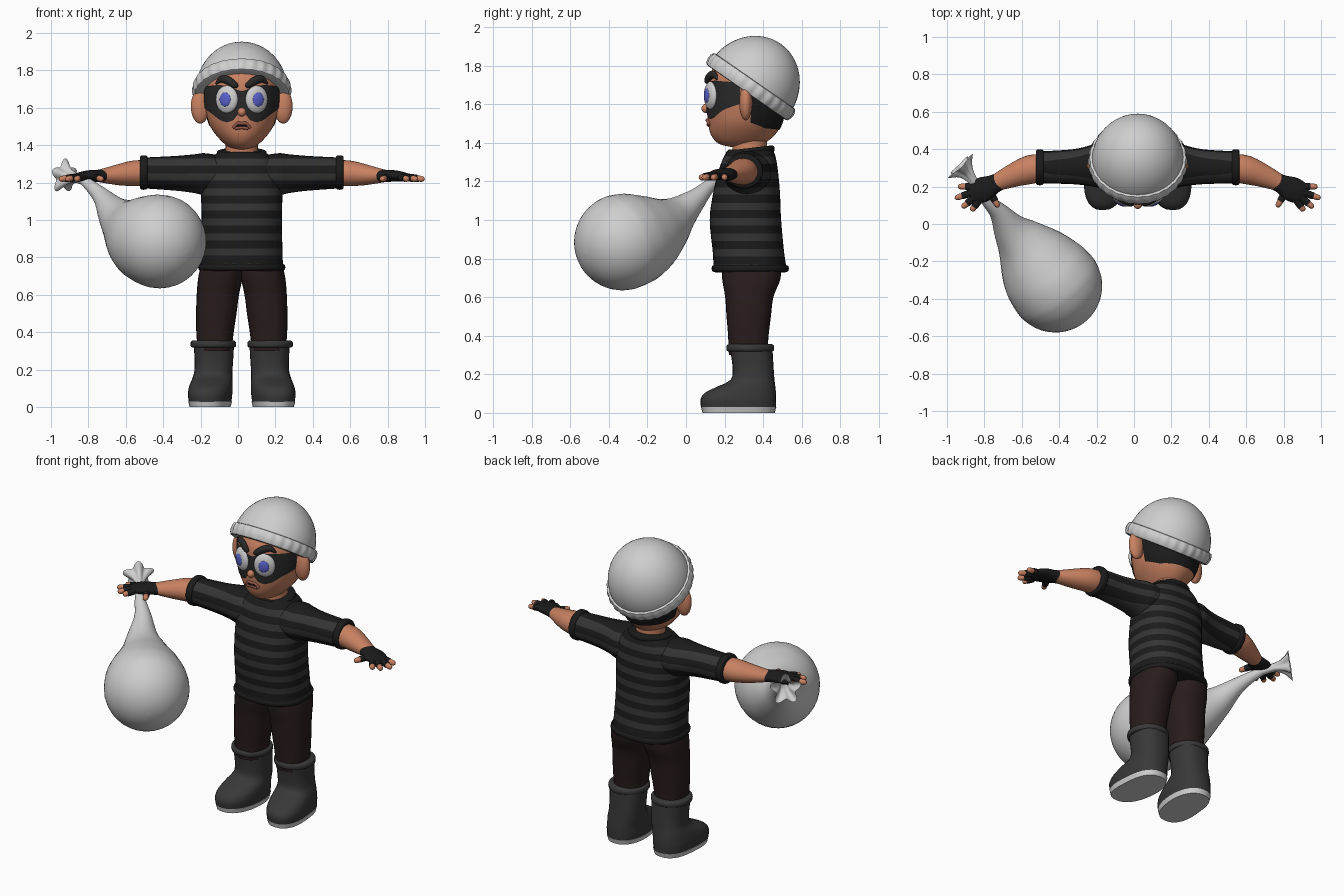
import bpy, bmesh
from math import sin, cos, pi, radians, copysign
from mathutils import Vector

cube = bpy.data.objects.get("Cube")
if cube:
    bpy.data.objects.remove(cube)

CX = 0.02  # symmetry plane of the figure
X, Y, Z = Vector((1, 0, 0)), Vector((0, 1, 0)), Vector((0, 0, 1))
SIDES = (("left", 1), ("right", -1))


def material(name, r, g, b):
    m = bpy.data.materials.new(name)
    m.use_nodes = True
    m.diffuse_color = (r, g, b, 1)
    bsdf = next(n for n in m.node_tree.nodes if n.type == 'BSDF_PRINCIPLED')
    bsdf.inputs["Base Color"].default_value = (r, g, b, 1)
    return m


skin = material("skin", .58, .22, .12)
lip = material("lip", .32, .1, .07)
white = material("white cloth", .62, .62, .62)
blue = material("iris blue", .1, .12, .6)
black = material("black", .011, .011, .011)
stripe = material("stripe grey", .034, .034, .034)
boot_grey = material("boot grey", .04, .04, .04)
mask_grey = material("mask charcoal", .022, .022, .022)
brown = material("trouser brown", .022, .012, .012)


def finish(name, bm, *mats):
    bmesh.ops.recalc_face_normals(bm, faces=bm.faces)
    me = bpy.data.meshes.new(name)
    bm.to_mesh(me)
    bm.free()
    ob = bpy.data.objects.new(name, me)
    bpy.context.collection.objects.link(ob)
    for m in mats:
        me.materials.append(m)
    smooth(ob)
    return ob


def smooth(ob):
    bpy.ops.object.select_all(action='DESELECT')
    ob.select_set(True)
    bpy.context.view_layer.objects.active = ob
    bpy.ops.object.shade_smooth_by_angle(angle=radians(45))


def spline(st, steps):
    """Catmull-Rom refinement of a list of number tuples."""
    out = []
    for i in range(len(st) - 1):
        p0, p1, p2, p3 = st[max(i - 1, 0)], st[i], st[i + 1], st[min(i + 2, len(st) - 1)]
        for k in range(steps):
            t = k / steps
            out.append(tuple(.5 * (2 * b + (c - a) * t + (2 * a - 5 * b + 4 * c - d) * t * t
                                   + (3 * b - a - 3 * c + d) * t ** 3)
                             for a, b, c, d in zip(p0, p1, p2, p3)))
    return out + [st[-1]]


def loft_bm(st, ref, axis=None, sides=28, steps=4, power=2, s=1, freq=0, caps=True):
    """Rings (x, y, z, half width, half depth, wave) joined into a skin."""
    st = spline([tuple(p) + (0,) * (6 - len(p)) for p in st], steps)
    pts = [Vector(p[:3]) for p in st]
    bm, rings = bmesh.new(), []
    for i, (p, c) in enumerate(zip(st, pts)):
        t = axis or (pts[min(i + 1, len(pts) - 1)] - pts[max(i - 1, 0)]).normalized()
        u = (ref - t * ref.dot(t)).normalized()
        v = t.cross(u)
        ring = []
        for k in range(sides):
            a = 2 * pi * k / sides
            w = 1 + p[5] * cos(freq * a)
            ca, sa = (copysign(abs(f) ** (2 / power), f) for f in (cos(a), sin(a)))
            q = c + u * (p[3] * w * ca) + v * (p[4] * w * sa)
            ring.append(bm.verts.new((CX + s * q.x, q.y, q.z)))
        rings.append(ring)
    for r0, r1 in zip(rings, rings[1:]):
        for k in range(sides):
            j = (k + 1) % sides
            bm.faces.new((r0[k], r0[j], r1[j], r1[k]))
    if caps:
        bm.faces.new(rings[0])
        bm.faces.new(rings[-1])
    return bm


def loft(name, mat, st, ref, **kw):
    return finish(name, loft_bm(st, ref, **kw), mat)


def band(name, mat, c, axis, ref, a, b, h, **kw):
    """Short rounded collar around an axis."""
    prof = ((-1, .9), (-.7, .98), (0, 1), (.7, .98), (1, .9))
    st = [tuple(Vector(c) + axis * h * t) + (a * r, b * r) for t, r in prof]
    return loft(name, mat, st, ref, axis=axis, steps=2, **kw)


def ball(name, mat, c, size, turn=0):
    bpy.ops.mesh.primitive_uv_sphere_add(segments=28, ring_count=18, radius=1, rotation=(0, 0, turn),
                                         location=(CX + c[0], c[1], c[2]), scale=size)
    ob = bpy.context.object
    ob.name = name
    ob.data.materials.append(mat)
    smooth(ob)


def striped(name, st, ref, **kw):
    """Loft cut at level heights, every second band grey."""
    bm = loft_bm(st, ref, **kw)
    pitch, half, first = .08, .019, .83
    for k in range(-2, 9):
        for d in (-half, half):
            bmesh.ops.bisect_plane(bm, geom=bm.verts[:] + bm.edges[:] + bm.faces[:],
                                   plane_co=(0, 0, first + k * pitch + d), plane_no=Z)
    for f in bm.faces:
        off = (f.calc_center_median().z - first + pitch / 2) % pitch - pitch / 2
        f.material_index = int(abs(off) < half)
    finish(name, bm, black, stripe)


# Head
HEAD = [(0, .285, 1.376, .02, .04), (0, .285, 1.395, .075, .115), (0, .295, 1.44, .125, .165),
        (0, .305, 1.5, .168, .19), (0, .31, 1.57, .19, .2), (0, .315, 1.65, .2, .203),
        (0, .32, 1.75, .195, .2), (0, .34, 1.85, .14, .15)]
loft("head", skin, HEAD, X, axis=Z, sides=40)
loft("neck", skin, [(0, .33, 1.28, .09, .09), (0, .33, 1.42, .085, .09)], X, axis=Z)
DENSE = spline(HEAD, 4)


def table(rows, t):
    for p, q in zip(rows, rows[1:]):
        if t <= q[0]:
            f = (t - p[0]) / (q[0] - p[0])
            return [a + (b - a) * f for a, b in zip(p, q)]
    return rows[-1]


def on_head(deg, z, out=0, facing=1):
    """Point on the head surface, angle measured from the face or the nape."""
    _, y, a, b = table([p[2:3] + p[1:2] + p[3:] for p in DENSE], z)
    t = radians(deg)
    return Vector(((a + out) * sin(t), y - facing * (b + out) * cos(t), z))


def patch(name, mat, edge, facing):
    """Thin sheet on the head; edge rows are angle, low z, high z."""
    bm, n, m = bmesh.new(), 48, 10
    grid = []
    for i in range(n + 1):
        deg = edge[-1][0] * (2 * i / n - 1)
        _, lo, hi = table(edge, abs(deg))
        pts = [on_head(deg, lo + (hi - lo) * j / m, .005, facing) + X * CX for j in range(m + 1)]
        grid.append([bm.verts.new(p) for p in pts])
    for g0, g1 in zip(grid, grid[1:]):
        for j in range(m):
            bm.faces.new((g0[j], g1[j], g1[j + 1], g0[j + 1]))
    finish(name, bm, mat)


patch("eye_mask", mask_grey, [(0, 1.59, 1.69), (6, 1.565, 1.695), (14, 1.533, 1.71), (26, 1.522, 1.72),
                              (38, 1.533, 1.722), (55, 1.57, 1.718), (80, 1.6, 1.712)], 1)
patch("back_hair", black, [(0, 1.465, 1.62), (55, 1.475, 1.63), (82, 1.505, 1.67)], -1)

# Face details
for side, s in SIDES:
    turn = radians(23.5) * s
    normal = Vector((sin(turn), -cos(turn), 0))
    eye = on_head(23.5 * s, 1.645)
    ball(side + "_eye", white, eye, (.064, .028, .074), turn)
    ball(side + "_iris", blue, eye + normal * .022, (.032, .011, .038), turn)
    brow = [tuple(on_head(d, z, .008)) + (r, r * .8) for d, z, r in
            ((6, 1.712, .006), (10, 1.722, .018), (22, 1.748, .022), (33, 1.752, .018), (42, 1.728, .005))]
    loft(side + "_eyebrow", mask_grey, brow, Z, s=s, sides=14)
    ball(side + "_ear", skin, (.222 * s, .31, 1.608), (.05, .034, .092))
ball("nose", skin, (0, .105, 1.578), (.023, .025, .024))
for name, rows in (("upper_lip", ((-16, 1.492), (-7, 1.518), (0, 1.516), (7, 1.518), (16, 1.492))),
                   ("lower_lip", ((-12, 1.49), (0, 1.494), (12, 1.49)))):
    loft(name, lip, [tuple(on_head(d, z, .002)) + (.008, .009) for d, z in rows], Z, sides=10)
loft("mouth_gap", black, [tuple(on_head(d, 1.503, .001)) + (.005, .006) for d in (-9, 0, 9)], Z, sides=8)

# Knitted cap tilted back
up = Vector((0, .57, .82)).normalized()
cap_c = Vector((0, .335, 1.69))
dome = [tuple(cap_c + up * .272 * sin(a)) + (max(.246 * cos(a), .001),) * 2
        for a in (pi / 2 * i / 12 for i in range(13))]
loft("cap_dome", white, dome, X, axis=up, sides=40, steps=2)
rim = [tuple(cap_c + up * h) + (r, r, w) for h, r, w in
       ((-.036, .238, 0), (-.034, .254, .008), (0, .264, .013), (.034, .256, .008), (.036, .238, 0))]
loft("cap_brim", white, rim, X, axis=up, sides=144, steps=2, freq=28)

# Shirt
striped("shirt_body", [(0, .333, .735, .222, .192), (0, .325, .82, .218, .185), (0, .308, 1, .215, .185),
                       (0, .314, 1.14, .217, .173), (0, .322, 1.25, .212, .155),
                       (0, .33, 1.325, .175, .135), (0, .335, 1.365, .12, .115)],
        X, axis=Z, power=2.4, sides=40)
band("shirt_hem", black, (0, .333, .748), Z, X, .233, .2, .02, power=2.4)
band("shirt_collar", black, (0, .333, 1.355), Vector((0, -.12, 1)).normalized(), X, .133, .127, .018)

# Arms, gloves and fingers
FINGERS = {"thumb": (.79, .175, .745, .09), "index_finger": (.85, .125, .89, .07),
           "middle_finger": (.87, .145, .94, .087), "ring_finger": (.88, .17, .978, .137),
           "little_finger": (.86, .2, .962, .2)}
for side, s in SIDES:
    striped(side + "_sleeve", [(.06, .32, 1.245, .12, .09), (.19, .317, 1.245, .125, .112),
                               (.25, .312, 1.248, .11, .104), (.35, .306, 1.25, .093, .093),
                               (.53, .303, 1.252, .085, .082)], Y, axis=X, s=s)
    band(side + "_cuff", black, (.524, .303, 1.254), X, Y, .096, .092, .021, s=s)
    loft(side + "_forearm", skin, [(.48, .303, 1.25, .07, .068), (.57, .292, 1.25, .077, .069),
                                   (.66, .262, 1.242, .064, .056), (.76, .22, 1.236, .045, .034)], Y, s=s)
    loft(side + "_glove", black, [(.735, .23, 1.237, .048, .037), (.77, .213, 1.236, .051, .033),
                                  (.82, .188, 1.236, .066, .03), (.87, .167, 1.231, .06, .024),
                                  (.9, .153, 1.228, .04, .012)], Y, s=s)
    for finger, (x0, y0, x1, y1) in FINGERS.items():
        base, tip = Vector((x0, y0, 1.23)), Vector((x1, y1, 1.218))
        for part, mat, rows in (("glove", black, ((0, .02), (.3, .02), (.6, .019))),
                                ("tip", skin, ((.5, .016), (.8, .016), (.94, .012), (1, .002)))):
            loft("_".join((side, finger, part)), mat, [tuple(base.lerp(tip, t)) + (r, r) for t, r in rows],
                 Z, s=s, sides=14, steps=3)

# Trousers and boots
for side, s in SIDES:
    loft(side + "_trouser_leg", brown, [(.145, .322, .3, .09, .1), (.143, .323, .4, .1, .105),
                                        (.136, .325, .5, .108, .115), (.128, .328, .6, .113, .125),
                                        (.115, .338, .69, .118, .15), (.11, .34, .76, .108, .155)],
         X, axis=Z, s=s, power=2.3)

    def boot_ring(z, front, back, half, x):
        return (x, (front + back) / 2, z, half, (back - front) / 2)

    boot = loft(side + "_boot", boot_grey, [boot_ring(*r) for r in (
        (.028, .078, .466, .112, .165), (.07, .075, .467, .117, .165), (.105, .1, .466, .115, .163),
        (.135, .16, .463, .111, .16), (.16, .215, .46, .106, .156), (.19, .24, .457, .102, .152),
        (.25, .24, .453, .103, .149), (.335, .228, .448, .108, .149))], X, axis=Z, s=s, power=2.4)
    sole = loft(side + "_sole", white, [boot_ring(*r) for r in (
        (0, .085, .46, .108, .165), (.03, .078, .468, .115, .165))], X, axis=Z, s=s, power=2.4, steps=2)
    # toes point slightly outward
    for ob in (boot, sole):
        for v in ob.data.vertices:
            v.co.x += s * .1 * max(0, .3 - v.co.y)
    band(side + "_boot_cuff", boot_grey, (.152, .333, .337), Z, X, .122, .124, .019, s=s)

# Sack hanging forward from the right hand
c, back = Vector((-.44, -.33, .885)), Vector((.6, -.76, -.245)).normalized()
sack = [tuple(c + back * .25 * cos(a)) + (max(.25 * sin(a), .001),) * 2
        for a in (pi / 2 * i / 8 for i in range(9))]
sack += [(x, y, z, r, r) for x, y, z, r in (
    (-.5, -.255, .905, .238), (-.56, -.175, .938, .2), (-.62, -.1, .98, .145), (-.68, -.03, 1.035, .095),
    (-.74, .06, 1.115, .053), (-.8, .12, 1.175, .034), (-.85, .18, 1.217, .025))]
loft("sack", white, sack, Z, sides=36, steps=3)
loft("sack_ruffle", white, [(-.84, .17, 1.21, .025, .025), (-.885, .235, 1.225, .026, .026, .05),
                            (-.92, .28, 1.23, .042, .042, .15), (-.95, .312, 1.235, .078, .078, .24)],
     Z, sides=50, freq=5, caps=False)
